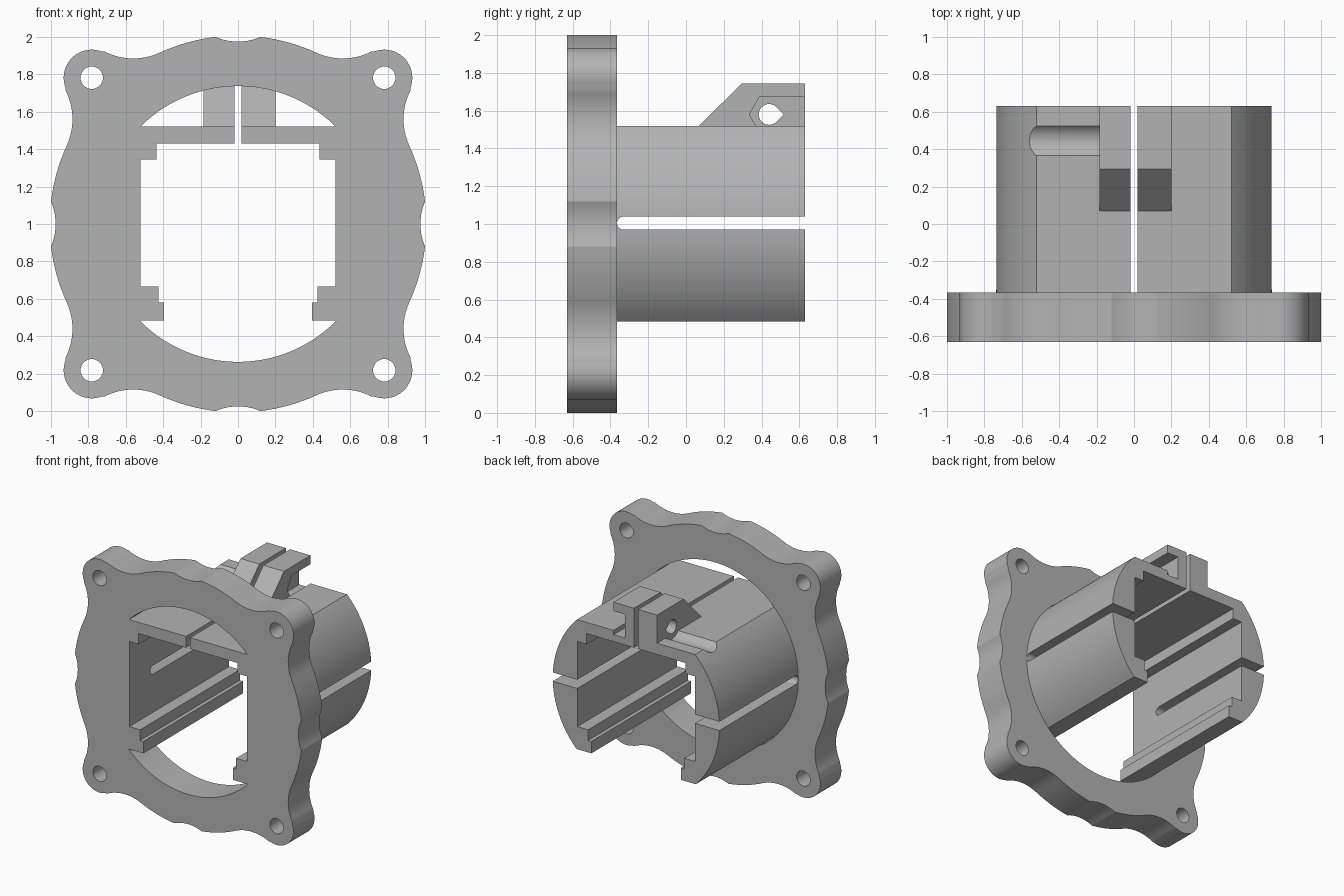
import bpy, bmesh, math
from mathutils import Vector

cube = bpy.data.objects.get("Cube")
if cube:
    bpy.data.objects.remove(cube, do_unlink=True)

CZ = 1.0              # height of the central axis
FRONT, BACK = -0.63, 0.63
FLANGE_BACK = -0.365
BORE = 0.737          # flange bore and barrel radius
TOP, BOTTOM = 1.52, 0.485

grey = bpy.data.materials.new("plain grey")
grey.use_nodes = True
colour = (0.45, 0.45, 0.45, 1)
grey.diffuse_color = colour
grey.node_tree.nodes["Principled BSDF"].inputs["Base Color"].default_value = colour


def arc(c, r, a, b, n):
    """Points on an arc from angle a to b, ends included."""
    return [Vector((c[0] + r * math.cos(a + (b - a) * i / n),
                    c[1] + r * math.sin(a + (b - a) * i / n))) for i in range(n + 1)]


def arc_between(c, p, q, n):
    """Shorter arc around c from point p to point q."""
    c, p, q = Vector(c), Vector(p), Vector(q)
    a = math.atan2(p.y - c.y, p.x - c.x)
    b = math.atan2(q.y - c.y, q.x - c.x)
    b = a + (b - a + math.pi) % (2 * math.pi) - math.pi
    return arc(c, (p - c).length, a, b, n)


def prism(name, pts, axis, start, end):
    """Extrude a profile along X (points are y, z) or Y (points are x, z)."""
    bm = bmesh.new()
    place = (lambda p, t: (t, p[0], p[1])) if axis == "X" else (lambda p, t: (p[0], t, p[1]))
    face = bm.faces.new([bm.verts.new(place(p, start)) for p in pts])
    out = bmesh.ops.extrude_face_region(bm, geom=[face])
    shift = Vector(place((0, 0), end - start))
    bmesh.ops.translate(bm, vec=shift, verts=[v for v in out["geom"] if isinstance(v, bmesh.types.BMVert)])
    bmesh.ops.recalc_face_normals(bm, faces=bm.faces)
    mesh = bpy.data.meshes.new(name)
    bm.to_mesh(mesh)
    bm.free()
    mesh.materials.append(grey)
    obj = bpy.data.objects.new(name, mesh)
    bpy.context.collection.objects.link(obj)
    return obj


def combine(body, tool, operation):
    """Apply a boolean and remove the tool."""
    mod = body.modifiers.new("boolean", "BOOLEAN")
    mod.operation, mod.object, mod.solver = operation, tool, "EXACT"
    bpy.context.view_layer.objects.active = body
    bpy.ops.object.modifier_apply(modifier=mod.name)
    bpy.data.objects.remove(tool, do_unlink=True)


def rect(u0, u1, v0, v1):
    return [(u0, v0), (u1, v0), (u1, v1), (u0, v1)]


# Flange outline: half of one quarter, mirrored across the diagonal, turned four times
RIM, LOBE, FILLET = 1.007, 0.15, 0.34
corner = Vector((0.782, 0.782))
blend = Vector((0.56, 1.225))
rim_start = Vector((0.12, 1.0))
rim_end = blend * (RIM / blend.length)
lobe_start = corner + (blend - corner) * (LOBE / (blend - corner).length)
lobe_mid = corner + Vector((1, 1)).normalized() * LOBE
half = arc_between((0, 1.275), (0, 0.975), rim_start, 5)
half += arc_between((0, 0), rim_start, rim_end, 8)[1:]
half += arc_between(blend, rim_end, lobe_start, 12)[1:]
half += arc_between(corner, lobe_start, lobe_mid, 12)[1:]
quarter = half + [Vector((p.y, p.x)) for p in reversed(half[1:-1])]
outline = []
for k in range(4):
    for p in quarter:
        for _ in range(k):
            p = Vector((p.y, -p.x))
        outline.append((p.x, p.y + CZ))
body = prism("clamp_mount", outline, "Y", FRONT, FLANGE_BACK)

# Screw holes in the four lobes
for sx in (-1, 1):
    for sz in (-1, 1):
        ring = arc((sx * corner.x, CZ + sz * corner.y), 0.06, 0, 2 * math.pi, 32)[:-1]
        combine(body, prism("screw_hole", ring, "Y", -1, 0), "DIFFERENCE")

# Crescent openings above and below the barrel
a_top = math.asin((TOP - CZ) / BORE)
a_bot = math.asin((CZ - BOTTOM) / BORE)
upper = arc((0, CZ), BORE, a_top, math.pi - a_top, 48)
lower = arc((0, CZ), BORE, math.pi + a_bot, 2 * math.pi - a_bot, 48)
for crescent in (upper, lower):
    combine(body, prism("crescent", crescent, "Y", -1, 0), "DIFFERENCE")

# Barrel with flat top and bottom
right_side = arc((0, CZ), BORE, -a_bot, a_top, 32)
left_side = arc((0, CZ), BORE, math.pi - a_top, math.pi + a_bot, 32)
combine(body, prism("barrel", right_side + left_side, "Y", -0.5, BACK), "UNION")

# Clamp ears as one block, split later by the slit
ear = [(0.03, 1.48), (0.295, 1.745), (BACK, 1.745), (BACK, 1.48)]
combine(body, prism("clamp_ears", ear, "X", -0.185, 0.2), "UNION")

# Stepped inner channel, open at the bottom
side = [(0.395, 0.45), (0.395, 0.58), (0.425, 0.58), (0.425, 0.665),
        (0.52, 0.665), (0.52, 1.345), (0.437, 1.345), (0.437, 1.43)]
channel = side + [(-x, z) for x, z in reversed(side)]
combine(body, prism("channel", channel, "Y", -1, 1), "DIFFERENCE")

# Slit through the top and between the ears
slit = [(-1, 1.4), (1, 1.4), (1, 1.9), (-0.2, 1.9), (-0.2, 1.6), (-1, 1.6)]
combine(body, prism("top_slit", slit, "X", -0.018, 0.018), "DIFFERENCE")

# Side slots with a rounded inner end
slot = arc((-0.33, 1.005), 0.035, math.pi / 2, 1.5 * math.pi, 12) + [(1, 0.97), (1, 1.04)]
for x0, x1 in ((-0.9, -0.45), (0.45, 0.9)):
    combine(body, prism("side_slot", slot, "X", x0, x1), "DIFFERENCE")

# Teardrop bolt hole, nut pocket and tool groove
bolt = (0.44, 1.58)
drop = arc(bolt, 0.055, math.pi / 4, 1.75 * math.pi, 24) + [(0.518, 1.58)]
combine(body, prism("bolt_hole", drop, "X", -0.3, 0.3), "DIFFERENCE")
nut = [(0.335, 1.58), (0.39, 1.485), (0.8, 1.485), (0.8, 1.675), (0.39, 1.675)]
combine(body, prism("nut_pocket", nut, "X", 0.1, 0.2), "DIFFERENCE")
groove = arc((0.445, 1.58), 0.1, 0, 2 * math.pi, 40)[:-1]
combine(body, prism("tool_groove", groove, "X", -0.9, -0.185), "DIFFERENCE")

# Smooth curves, sharp edges
bpy.ops.object.select_all(action="DESELECT")
body.select_set(True)
bpy.context.view_layer.objects.active = body
bpy.ops.object.shade_smooth_by_angle(angle=math.radians(25))
